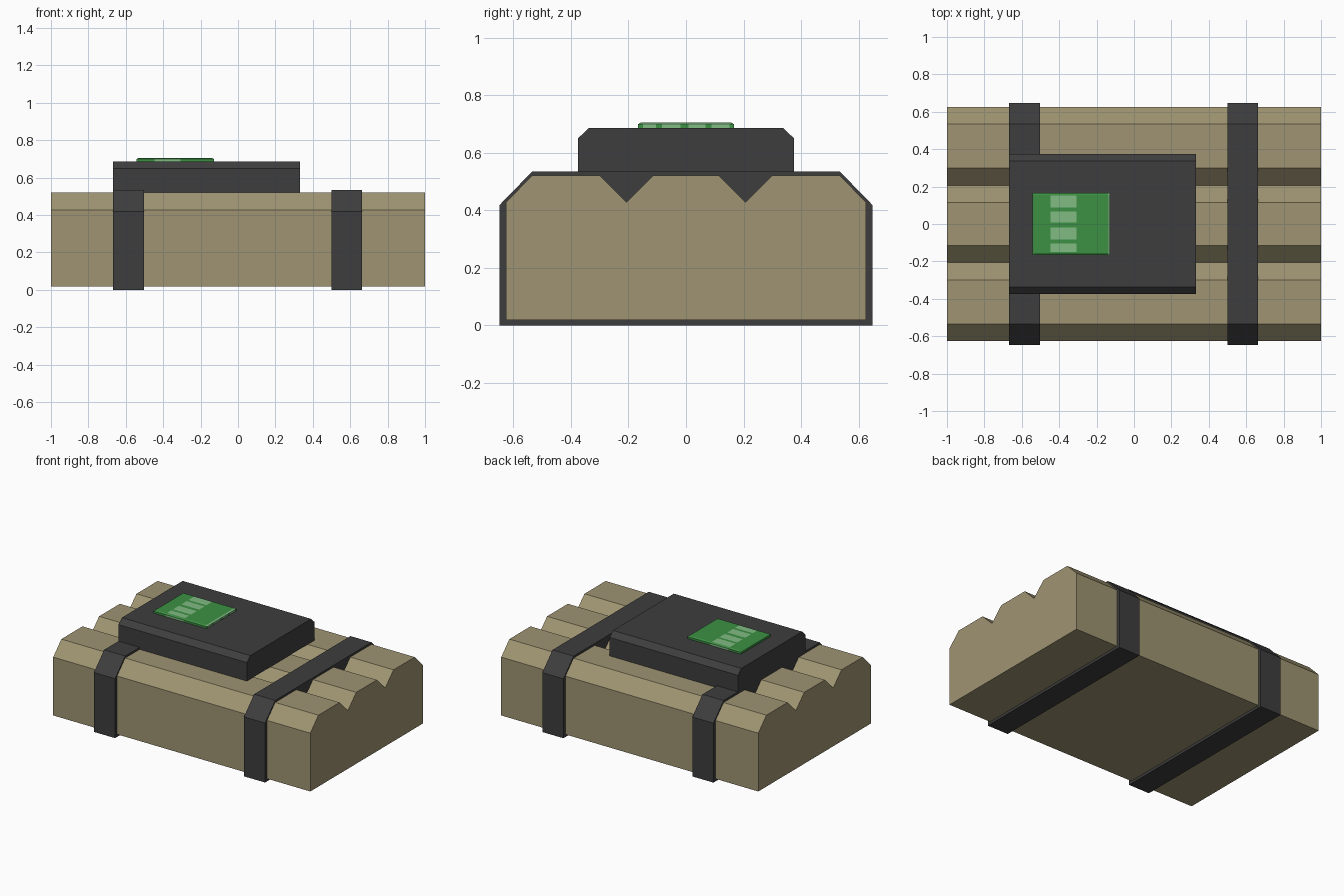
import bpy
import bmesh
from mathutils import Vector

cube = bpy.data.objects.get("Cube")
if cube:
    bpy.data.objects.remove(cube, do_unlink=True)


def material(name, rgb):
    mat = bpy.data.materials.new(name)
    mat.use_nodes = True
    mat.diffuse_color = (*rgb, 1)
    bsdf = mat.node_tree.nodes["Principled BSDF"]
    bsdf.inputs["Base Color"].default_value = (*rgb, 1)
    bsdf.inputs["Roughness"].default_value = 0.8
    return mat


tan = material("tan", (0.345, 0.296, 0.168))
charcoal = material("charcoal", (0.048, 0.048, 0.048))
green = material("screen green", (0.046, 0.28, 0.056))
pale = material("pale green", (0.22, 0.50, 0.23))


def add_object(name, bm, *mats):
    bmesh.ops.recalc_face_normals(bm, faces=bm.faces)
    mesh = bpy.data.meshes.new(name)
    bm.to_mesh(mesh)
    bm.free()
    for mat in mats:
        mesh.materials.append(mat)
    obj = bpy.data.objects.new(name, mesh)
    bpy.context.collection.objects.link(obj)
    return obj


def extrude_profile(name, half, x0, x1, mat):
    """Mirror a half profile of (y, z) points in y and extrude it along x."""
    profile = half + [(-y, z) for y, z in reversed(half)]
    bm = bmesh.new()
    face = bm.faces.new([bm.verts.new((x0, y, z)) for y, z in profile])
    new = bmesh.ops.extrude_face_region(bm, geom=[face])["geom"]
    verts = [v for v in new if isinstance(v, bmesh.types.BMVert)]
    bmesh.ops.translate(bm, verts=verts, vec=(x1 - x0, 0, 0))
    return add_object(name, bm, mat)


# Main block with chamfered shoulders and two V grooves
extrude_profile("block", [(0.625, 0.018), (0.625, 0.428), (0.535, 0.52), (0.3, 0.52),
                          (0.207, 0.428), (0.115, 0.52)], -1, 1, tan)

# Straps around the block
strap = [(0.648, 0), (0.648, 0.418), (0.535, 0.534)]
extrude_profile("right_strap", strap, -0.667, -0.503, charcoal)
extrude_profile("left_strap", strap, 0.5, 0.664, charcoal)

# Control box on top
extrude_profile("control_box", [(0.375, 0.52), (0.375, 0.65), (0.338, 0.685)],
                -0.667, 0.332, charcoal)

# Display: a thin slab, cut into cells and coloured by position
X0, X1, Y, Z0, Z1, RIM = -0.543, -0.128, 0.166, 0.68, 0.705, 0.01
band = (-0.447, -0.308)
bars = [(-0.149, -0.104), (-0.083, -0.019), (0.008, 0.068), (0.088, 0.152)]
bm = bmesh.new()
bmesh.ops.create_cube(bm, size=1)
bmesh.ops.scale(bm, verts=bm.verts, vec=(X1 - X0, 2 * Y, Z1 - Z0))
bmesh.ops.translate(bm, verts=bm.verts, vec=((X0 + X1) / 2, 0, (Z0 + Z1) / 2))
cuts = [(Vector((x, 0, 0)), (1, 0, 0)) for x in (X0 + RIM, *band, X1 - RIM)]
cuts += [(Vector((0, y, 0)), (0, 1, 0)) for y in (RIM - Y, *sum(bars, ()), Y - RIM)]
for point, normal in cuts:
    geom = bm.verts[:] + bm.edges[:] + bm.faces[:]
    bmesh.ops.bisect_plane(bm, geom=geom, plane_co=point, plane_no=normal)

# Colour the bars, their ends and the bright rim
for face in bm.faces:
    c = face.calc_center_median()
    in_band = band[0] < c.x < band[1]
    in_bar = any(a < c.y < b for a, b in bars)
    front_or_back = abs(c.y) > Y - RIM
    bright_rim = c.x > X1 - RIM and c.z > Z1 - 0.001
    on_end = c.x > X1 - 0.001
    if (in_band and (in_bar or front_or_back and c.z < Z1 - 0.001)) or bright_rim \
            or (on_end and in_bar):
        face.material_index = 1

# Lower the outer rim for a small chamfer
for v in bm.verts:
    edge = abs(v.co.y) > Y - 0.001 or v.co.x < X0 + 0.001 or v.co.x > X1 - 0.001
    if edge and v.co.z > Z1 - 0.001:
        v.co.z -= 0.006
add_object("display", bm, green, pale)
